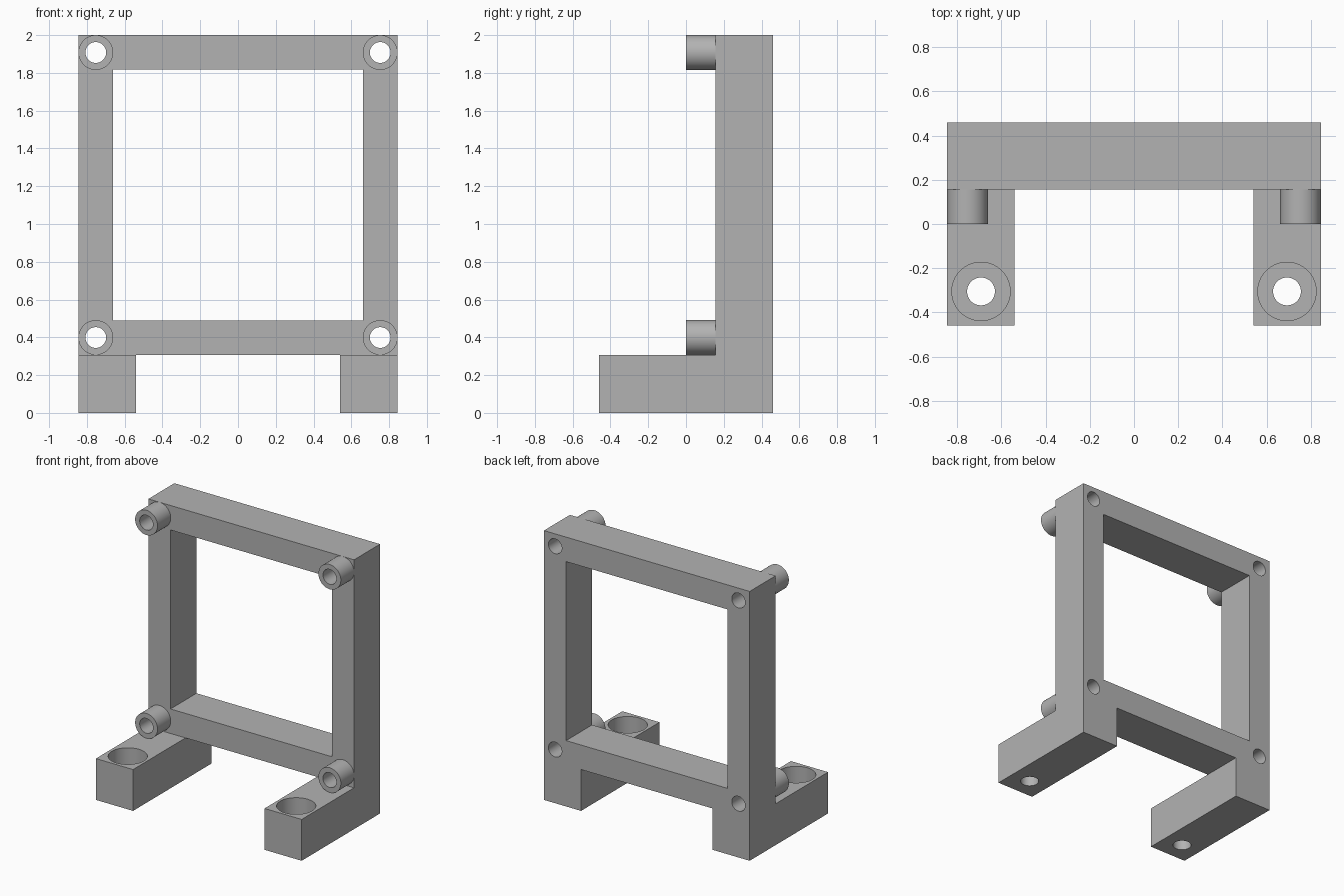
import bpy
import bmesh
from math import radians
from mathutils import Matrix, Vector

old = bpy.data.objects.get("Cube")
if old:
    bpy.data.objects.remove(old, do_unlink=True)

# Overall dimensions
W, D, H = 0.845, 0.46, 2.0        # half width, half depth, height
BAR = 0.182                       # frame bar thickness
FOOT_H, FOOT_IN = 0.307, 0.54     # foot height, inner edge of foot
FACE_Y = 0.155                    # front plane of the frame
BOSS_R, BORE_R = 0.092, 0.055
BOSS_X = W - BOSS_R
BOSS_ZS = {"lower": FOOT_H + BOSS_R, "upper": H - BOSS_R}
SCREW_X, SCREW_Y = 0.692, -0.305

grey = bpy.data.materials.new("light_grey")
grey.use_nodes = True
colour = (0.45, 0.45, 0.45, 1)
grey.diffuse_color = colour
grey.node_tree.nodes["Principled BSDF"].inputs["Base Color"].default_value = colour


def new_object(name, bm):
    mesh = bpy.data.meshes.new(name)
    bm.to_mesh(mesh)
    bm.free()
    mesh.materials.append(grey)
    obj = bpy.data.objects.new(name, mesh)
    bpy.context.collection.objects.link(obj)
    return obj


def box(name, low, high):
    low, high = Vector(low), Vector(high)
    bm = bmesh.new()
    bmesh.ops.create_cube(bm, size=1)
    bmesh.ops.scale(bm, vec=high - low, verts=bm.verts)
    bmesh.ops.translate(bm, vec=(low + high) / 2, verts=bm.verts)
    return new_object(name, bm)


def cylinder(name, start, end, radius):
    start, end = Vector(start), Vector(end)
    axis = end - start
    turn = axis.to_track_quat("Z", "Y").to_matrix().to_4x4()
    bm = bmesh.new()
    bmesh.ops.create_cone(bm, cap_ends=True, segments=64, radius1=radius,
                          radius2=radius, depth=axis.length,
                          matrix=Matrix.Translation((start + end) / 2) @ turn)
    return new_object(name, bm)


def cut(obj, cutters):
    """Subtract the cutters, bake the result and remove the helpers."""
    for cutter in cutters:
        cutter.hide_render = True
        mod = obj.modifiers.new("cut", "BOOLEAN")
        mod.operation, mod.solver, mod.object = "DIFFERENCE", "EXACT", cutter
    deps = bpy.context.evaluated_depsgraph_get()
    baked = bpy.data.meshes.new_from_object(obj.evaluated_get(deps))
    obj.modifiers.clear()
    obj.data = baked
    for cutter in cutters:
        bpy.data.objects.remove(cutter, do_unlink=True)


def smooth(obj):
    bpy.ops.object.select_all(action="DESELECT")
    obj.select_set(True)
    bpy.context.view_layer.objects.active = obj
    bpy.ops.object.shade_smooth_by_angle(angle=radians(30))


# Upright frame with two forward feet, carved from one block
body = box("frame_with_feet", (-W, -D, 0), (W, D, H))
cutters = [
    box("front_space", (-1, -1, FOOT_H), (1, FACE_Y, H + 1)),
    box("foot_gap", (-FOOT_IN, -1, -1), (FOOT_IN, 1, FOOT_H)),
    box("window", (BAR - W, -1, FOOT_H + BAR), (W - BAR, 1, H - BAR)),
]
for side in (-1, 1):
    # Bores through the frame corners
    for z in BOSS_ZS.values():
        x = side * BOSS_X
        cutters.append(cylinder("bore", (x, 0, z), (x, 1, z), BORE_R))
    # Counterbored screw hole in each foot
    x = side * SCREW_X
    cutters.append(cylinder("screw_hole", (x, SCREW_Y, -0.1), (x, SCREW_Y, 0.2), 0.063))
    cutters.append(cylinder("counterbore", (x, SCREW_Y, 0.115), (x, SCREW_Y, 0.5), 0.132))
cut(body, cutters)
smooth(body)

# Hollow standoffs on the frame corners
for side, label in ((-1, "right"), (1, "left")):
    for level, z in BOSS_ZS.items():
        x = side * BOSS_X
        boss = cylinder(f"{level}_{label}_standoff", (x, 0, z), (x, FACE_Y, z), BOSS_R)
        cut(boss, [cylinder("bore", (x, -1, z), (x, 1, z), BORE_R)])
        smooth(boss)
